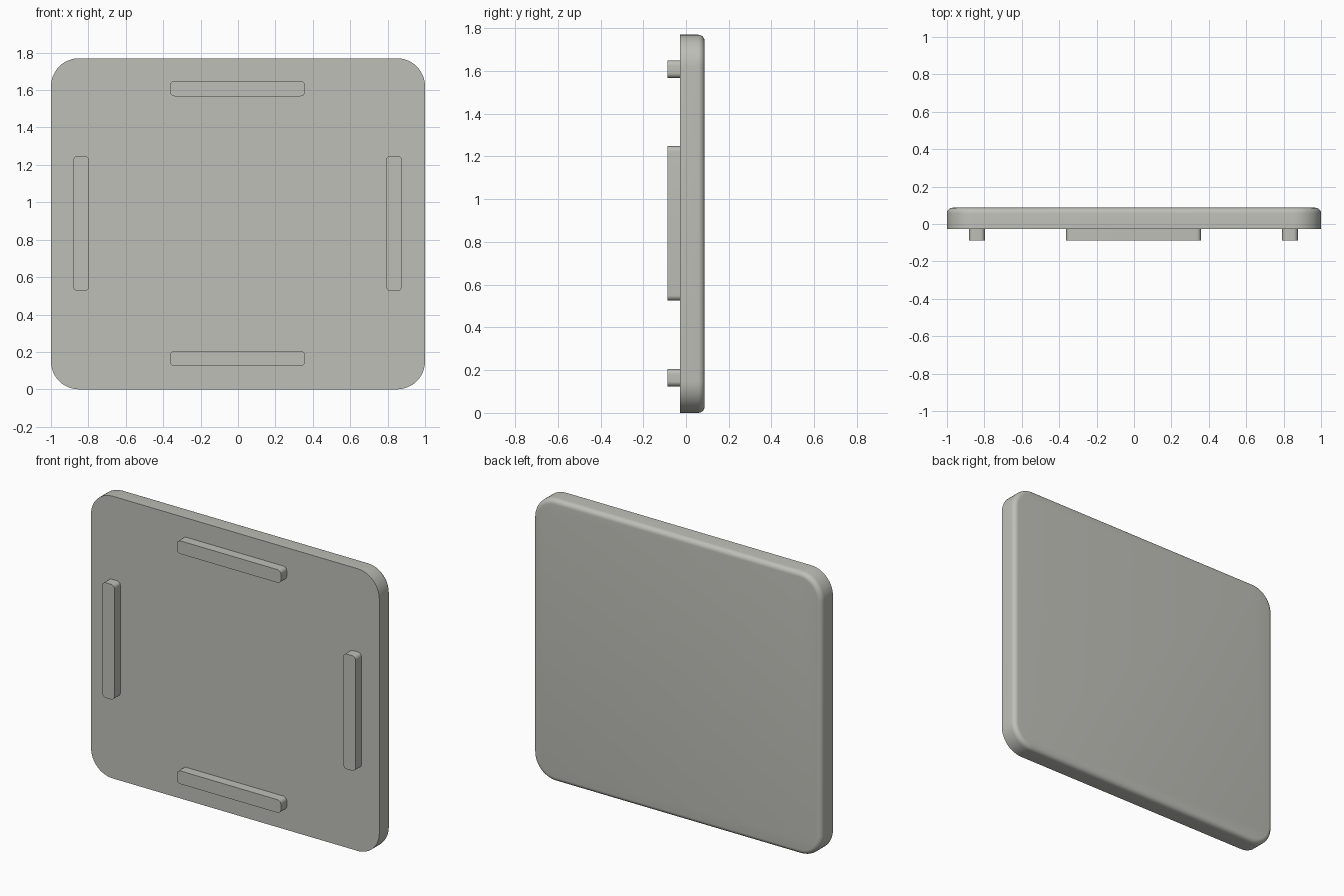
import bpy, bmesh, math

if "Cube" in bpy.data.objects:
    bpy.data.objects.remove(bpy.data.objects["Cube"])

mat = bpy.data.materials.new("warm_grey")
mat.diffuse_color = (0.52, 0.52, 0.48, 1)
mat.use_nodes = True
mat.node_tree.nodes["Principled BSDF"].inputs["Base Color"].default_value = mat.diffuse_color


def rounded_plate(name, x0, x1, z0, z1, y_front, y_back, radius, fillet=0.0, segs=8):
    """Rounded rectangle lofted along y, with an optional fillet on the back rim."""
    rings = [(y_front, 0.0)]
    if fillet:
        steps = 6
        for i in range(steps + 1):
            a = math.pi / 2 * i / steps
            rings.append((y_back - fillet + fillet * math.sin(a), fillet * (1 - math.cos(a))))
    else:
        rings.append((y_back, 0.0))
    corners = [(x1 - radius, z1 - radius, 0), (x0 + radius, z1 - radius, 1),
               (x0 + radius, z0 + radius, 2), (x1 - radius, z0 + radius, 3)]
    bm = bmesh.new()
    loops = []
    for y, inset in rings:
        r = radius - inset
        loop = []
        for cx, cz, quarter in corners:
            for k in range(segs + 1):
                a = math.pi / 2 * (quarter + k / segs)
                loop.append(bm.verts.new((cx + r * math.cos(a), y, cz + r * math.sin(a))))
        loops.append(loop)
    n = len(loops[0])
    for a, b in zip(loops, loops[1:]):
        for i in range(n):
            j = (i + 1) % n
            bm.faces.new((a[i], a[j], b[j], b[i]))
    bm.faces.new(loops[0])
    bm.faces.new(loops[-1])
    bmesh.ops.recalc_face_normals(bm, faces=bm.faces)
    mesh = bpy.data.meshes.new(name)
    bm.to_mesh(mesh)
    bm.free()
    mesh.materials.append(mat)
    obj = bpy.data.objects.new(name, mesh)
    bpy.context.collection.objects.link(obj)
    bpy.ops.object.select_all(action='DESELECT')
    obj.select_set(True)
    bpy.context.view_layer.objects.active = obj
    bpy.ops.object.shade_smooth_by_angle(angle=math.radians(30))
    return obj


# Main panel with a softened back rim
rounded_plate("panel", -1, 1, 0, 1.77, -0.028, 0.087, 0.15, fillet=0.03, segs=12)

# Horizontal ribs on the front
for name, z in (("bottom_rib", 0.165), ("top_rib", 1.608)):
    rounded_plate(name, -0.363, 0.358, z - 0.041, z + 0.041, -0.087, -0.028, 0.024)

# Vertical ribs on the front
for name, x in (("left_rib", -0.839), ("right_rib", 0.834)):
    rounded_plate(name, x - 0.042, x + 0.042, 0.526, 1.248, -0.087, -0.028, 0.024)
